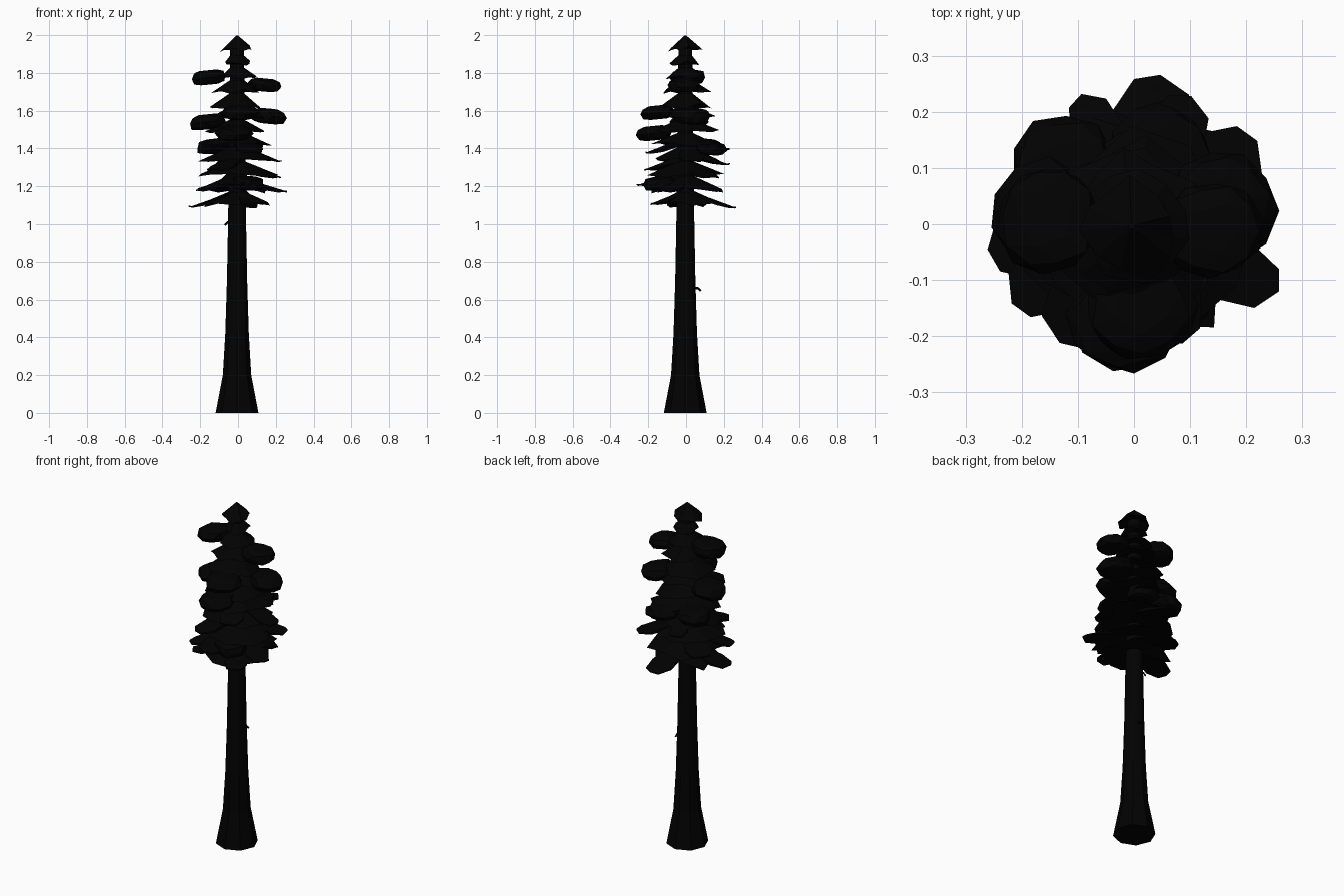
import bpy, bmesh, math, random
from mathutils import Vector, Matrix

if "Cube" in bpy.data.objects:
    bpy.data.objects.remove(bpy.data.objects["Cube"])

random.seed(7)
mat = bpy.data.materials.new("dark")
mat.diffuse_color = (0.0005, 0.0005, 0.0005, 1)
mat.use_nodes = True
mat.node_tree.nodes["Principled BSDF"].inputs["Base Color"].default_value = mat.diffuse_color


def finish(name, bm):
    bmesh.ops.recalc_face_normals(bm, faces=bm.faces)
    me = bpy.data.meshes.new(name)
    bm.to_mesh(me)
    bm.free()
    me.materials.append(mat)
    ob = bpy.data.objects.new(name, me)
    bpy.context.collection.objects.link(ob)
    return ob


def loft(bm, rings):
    # Skin a list of equal-length point rings and cap both ends
    vs = [[bm.verts.new(p) for p in ring] for ring in rings]
    n = len(vs[0])
    for a, b in zip(vs, vs[1:]):
        for i in range(n):
            j = (i + 1) % n
            bm.faces.new((a[i], a[j], b[j], b[i]))
    bm.faces.new(vs[0][::-1])
    bm.faces.new(vs[-1])


def ring(n, r, z, phase=0.0):
    # Crown and trunk share an axis slightly off the origin
    return [(r * math.cos(phase + math.tau * i / n) - .005,
             r * math.sin(phase + math.tau * i / n) - .004, z) for i in range(n)]


# Trunk: flared base with slightly lobed roots
bm = bmesh.new()
N = 16
rings = []
for z, r, lobe in [(0, .109, .04), (.2, .073, .03), (.42, .061, .02), (.7, .053, .01),
                   (1.05, .047, 0), (1.5, .042, 0), (1.93, .036, 0)]:
    rings.append([(x * (1 + lobe * (-1) ** i), y * (1 + lobe * (-1) ** i), z)
                  for i, (x, y, z) in enumerate(ring(N, r, z))])
loft(bm, rings)
finish("trunk", bm)


# Needle tiers: thin drooping skirts with ragged rims
def tier(name, z, R, slope, thick, core=.034):
    n = 11
    bm = bmesh.new()
    ph = random.random() * 6
    top = ring(n, core, z, ph)
    rim = []
    for i in range(n):
        a = ph + math.tau * (i + random.uniform(-.25, .25)) / n
        r = R * random.uniform(.72, 1.0)
        rim.append((r * math.cos(a) - .005, r * math.sin(a) - .004,
                    z - slope * r + random.uniform(-.012, .012)))
    low = ring(n, core, z - thick, ph)
    loft(bm, [top, rim, low])
    finish(name, bm)


tiers = [(1.895, .085), (1.83, .11), (1.765, .145), (1.695, .16), (1.625, .165),
         (1.555, .18), (1.485, .205), (1.41, .21), (1.335, .22), (1.26, .235),
         (1.175, .21)]
for k, (z, R) in enumerate(tiers):
    tier(f"needle_tier_{k + 1}", z, R, .55 if k < 4 else .38, .05)
tier("crown_tip", 1.998, .095, .85, .045, .005)


# Long drooping boughs: flat blunt blades along a heading
def bough(name, deg, z0, length, z1, w):
    bm = bmesh.new()
    outline = [(.02, -.5), (.1, -.75), (.17, -1), (.235, -.75), (.26, 0),
               (.245, .6), (.18, 1), (.1, .8), (.02, .5)]
    rot = Matrix.Rotation(math.radians(deg), 3, 'Z')
    layers = []
    for s in (1, -1):
        pts = []
        for u, v in outline:
            t = u / .26
            z = z0 + (z1 - z0) * t + s * .022 * (1 - .85 * t) * (1 - .4 * abs(v)) - .015 * abs(v)
            pts.append(rot @ Vector((t * length, v * w, z)))
        layers.append(pts)
    loft(bm, layers)
    finish(name, bm)


for k, b in enumerate([(-25, 1.245, .285, 1.175, .06), (80, 1.18, .27, 1.09, .075),
                       (190, 1.175, .265, 1.095, .07), (262, 1.28, .265, 1.21, .08),
                       (34, 1.32, .265, 1.25, .07), (148, 1.25, .24, 1.19, .07),
                       (112, 1.38, .25, 1.32, .05), (213, 1.26, .26, 1.18, .065),
                       (10, 1.42, .235, 1.335, .065), (300, 1.17, .21, 1.11, .06),
                       (66, 1.46, .25, 1.4, .06), (238, 1.36, .25, 1.29, .07),
                       (292, 1.45, .23, 1.38, .065)]):
    bough(f"long_bough_{k + 1}", *b)


# Foliage clumps: flattened faceted lumps standing out from the crown
def clump(name, pos, long_r, wide_r, h):
    bm = bmesh.new()
    bmesh.ops.create_icosphere(bm, subdivisions=2, radius=1)
    heading = Matrix.Rotation(math.atan2(pos[1], pos[0]), 3, 'Z')
    for v in bm.verts:
        p = v.co * random.uniform(.9, 1.06)
        z = max(-.8, min(.85, p.z * 1.25))  # blunt top and underside
        p = Vector((p.x * long_r, p.y * wide_r, z * h - .1 * p.x * long_r))
        v.co = heading @ p + Vector(pos)
    finish(name, bm)


clumps = [((-.155, .01, 1.775), .095, .1, .046), ((.14, -.01, 1.735), .092, .09, .042),
          ((.16, .035, 1.57), .095, .1, .048), ((-.16, .015, 1.54), .1, .1, .048),
          ((.01, -.15, 1.59), .095, .1, .044), ((-.02, -.17, 1.48), .097, .1, .046),
          ((-.125, .1, 1.41), .095, .095, .046), ((.05, .13, 1.4), .085, .09, .042),
          ((.05, -.14, 1.215), .085, .09, .043)]
for k, c in enumerate(clumps):
    clump(f"foliage_clump_{k + 1}", *c)


# Dead twigs on the bare trunk
def twig(name, pts):
    cu = bpy.data.curves.new(name, 'CURVE')
    cu.dimensions = '3D'
    cu.bevel_depth = .006
    cu.bevel_resolution = 0
    cu.use_fill_caps = True
    sp = cu.splines.new('POLY')
    sp.points.add(len(pts) - 1)
    for p, q in zip(sp.points, pts):
        p.co = (*q, 1)
    cu.materials.append(mat)
    bpy.context.collection.objects.link(bpy.data.objects.new(name, cu))


twig("twig_left", [(-.035, .01, 1.015), (-.055, .012, 1.01), (-.07, .014, .995)])
twig("twig_back", [(.01, .04, .66), (.012, .062, .66), (.014, .078, .645)])
